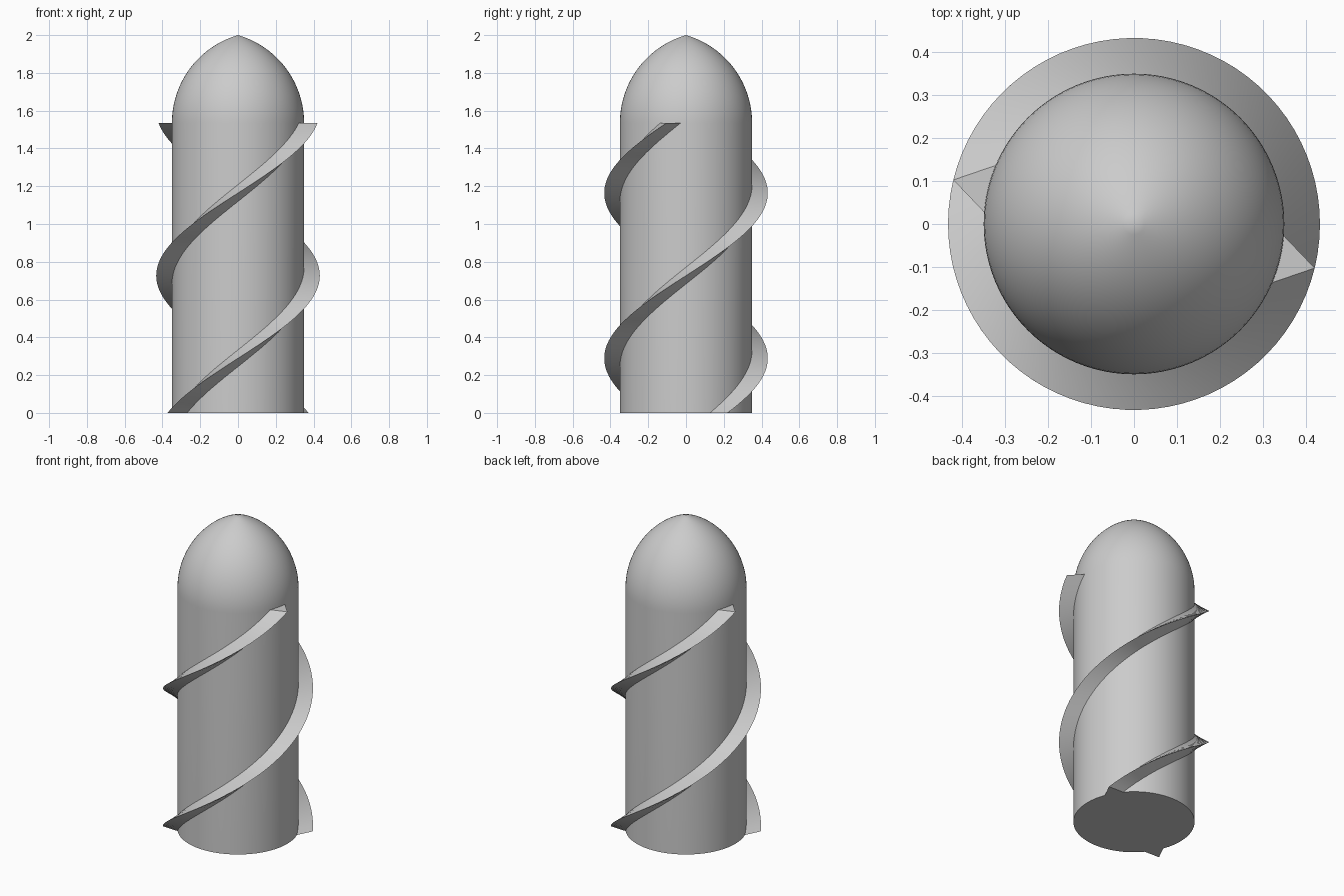
import bpy, bmesh, math

if "Cube" in bpy.data.objects:
    bpy.data.objects.remove(bpy.data.objects["Cube"])

R, TIP, RIDGE_TOP, HEIGHT = 0.35, 0.433, 1.535, 2.0


def make_object(name, bm, angle):
    bmesh.ops.recalc_face_normals(bm, faces=bm.faces)
    mesh = bpy.data.meshes.new(name)
    bm.to_mesh(mesh)
    bm.free()
    ob = bpy.data.objects.new(name, mesh)
    bpy.context.collection.objects.link(ob)
    bpy.ops.object.select_all(action='DESELECT')
    ob.select_set(True)
    bpy.context.view_layer.objects.active = ob
    bpy.ops.object.shade_smooth_by_angle(angle=math.radians(angle))
    return ob


# Shaft with a slightly pointed arched nose, lathed from a profile
h = HEIGHT - RIDGE_TOP
arc = (R * R + h * h) / (2 * R)
end = math.asin(h / arc)
profile = [(0, 0, 0), (R, 0, 0)]
for i in range(24):
    a = end * i / 24
    profile.append((R - arc + arc * math.cos(a), 0, RIDGE_TOP + arc * math.sin(a)))
profile.append((0, 0, HEIGHT))

bm = bmesh.new()
verts = [bm.verts.new(p) for p in profile]
edges = [bm.edges.new(pair) for pair in zip(verts, verts[1:])]
bmesh.ops.spin(bm, geom=verts + edges, axis=(0, 0, 1), cent=(0, 0, 0),
               angle=2 * math.pi, steps=96, use_duplicate=False)
bmesh.ops.remove_doubles(bm, verts=bm.verts, dist=1e-5)
make_object("shaft", bm, 35)


# Two spiral ridges: a triangular section twisted upwards
def spiral_ridge(name, turn):
    steps, start, sweep = 72, -149.5, 315.8
    section = [(R - 0.004, -9.8), (TIP, 0), (R - 0.004, 9.8), (R - 0.04, 0)]
    bm = bmesh.new()
    rings = []
    for i in range(steps + 1):
        t = i / steps
        ring = []
        for r, offset in section:
            a = math.radians(start + turn + sweep * t + offset)
            ring.append(bm.verts.new((r * math.cos(a), r * math.sin(a), RIDGE_TOP * t)))
        rings.append(ring)
    n = len(section)
    for low, high in zip(rings, rings[1:]):
        for k in range(n):
            j = (k + 1) % n
            bm.faces.new((low[k], low[j], high[j], high[k]))
    bm.faces.new(rings[0])
    bm.faces.new(rings[-1])
    make_object(name, bm, 30)


spiral_ridge("spiral_ridge_a", 0)
spiral_ridge("spiral_ridge_b", 180)
